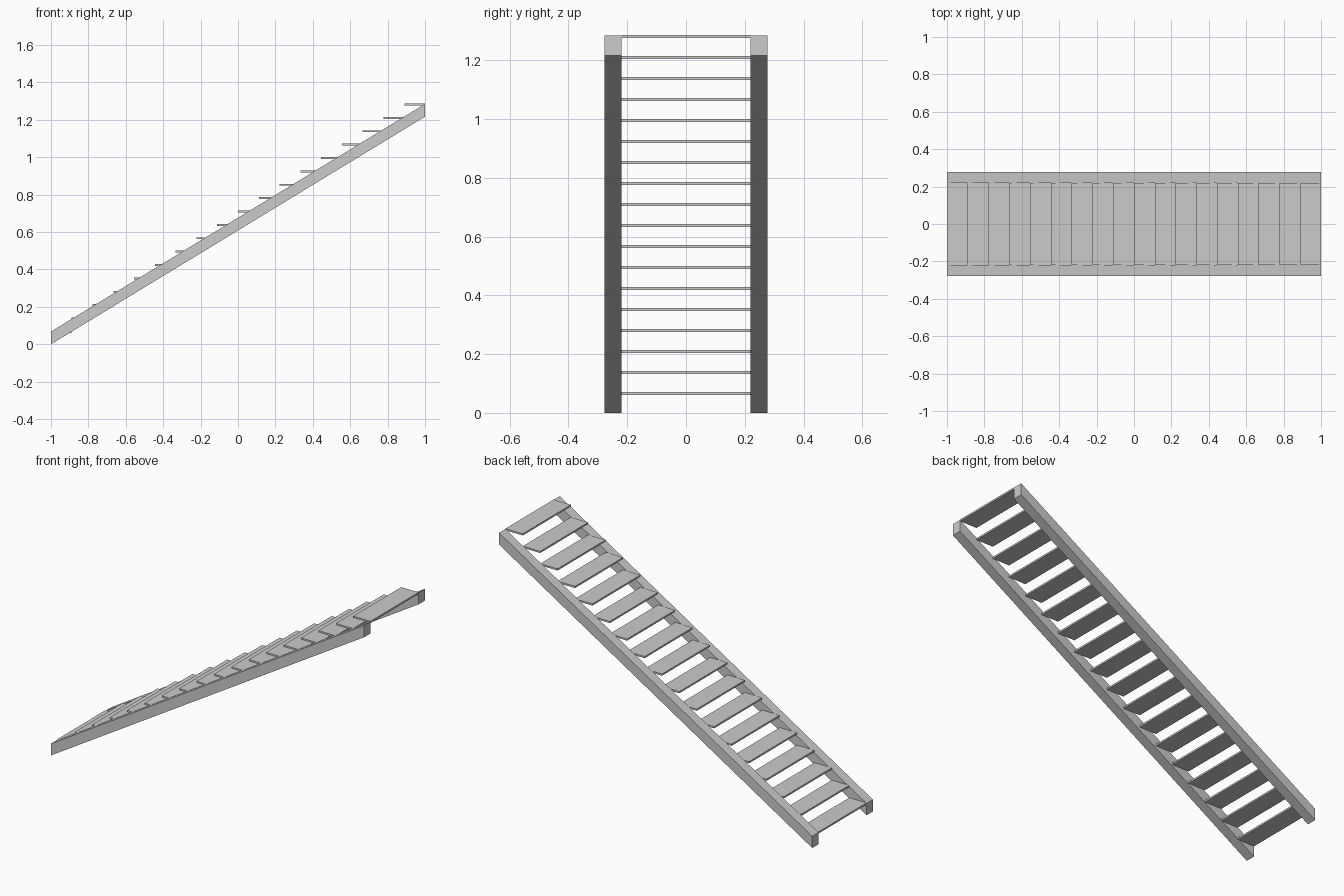
import bpy

cube = bpy.data.objects.get("Cube")
if cube:
    bpy.data.objects.remove(cube, do_unlink=True)

STEPS = 18
RUN = 2 / STEPS          # tread depth
RISE = 1.287 / STEPS     # height between treads
THICK = 0.01             # tread thickness
INNER, OUTER = 0.219, 0.277
BEAM, CLIMB = 0.068, 1.217

grey = bpy.data.materials.new("light grey")
grey.use_nodes = True
colour = (0.6, 0.6, 0.6, 1)
grey.diffuse_color = colour
grey.node_tree.nodes["Principled BSDF"].inputs["Base Color"].default_value = colour


def extrude_profile(name, profile, y0, y1):
    """Solid made from an anticlockwise (x, z) outline swept along y."""
    n = len(profile)
    verts = [(x, y, z) for y in (y0, y1) for x, z in profile]
    faces = [tuple(range(n)), tuple(reversed(range(n, 2 * n)))]
    for i in range(n):
        j = (i + 1) % n
        faces.append((j, i, i + n, j + n))
    mesh = bpy.data.meshes.new(name)
    mesh.from_pydata(verts, [], faces)
    mesh.materials.append(grey)
    obj = bpy.data.objects.new(name, mesh)
    bpy.context.collection.objects.link(obj)
    return obj


# Sloping side beams with plumb-cut ends
beam = [(-1, 0), (1, CLIMB), (1, CLIMB + BEAM), (-1, BEAM)]
extrude_profile("right_stringer", beam, -OUTER, -INNER)
extrude_profile("left_stringer", beam, INNER, OUTER)

# Open treads between the beams
for i in range(STEPS):
    x0, x1 = -1 + i * RUN, -1 + (i + 1) * RUN
    top = (i + 1) * RISE
    outline = [(x0, top - THICK), (x1, top - THICK), (x1, top), (x0, top)]
    extrude_profile(f"tread_{i + 1}", outline, -INNER, INNER)
